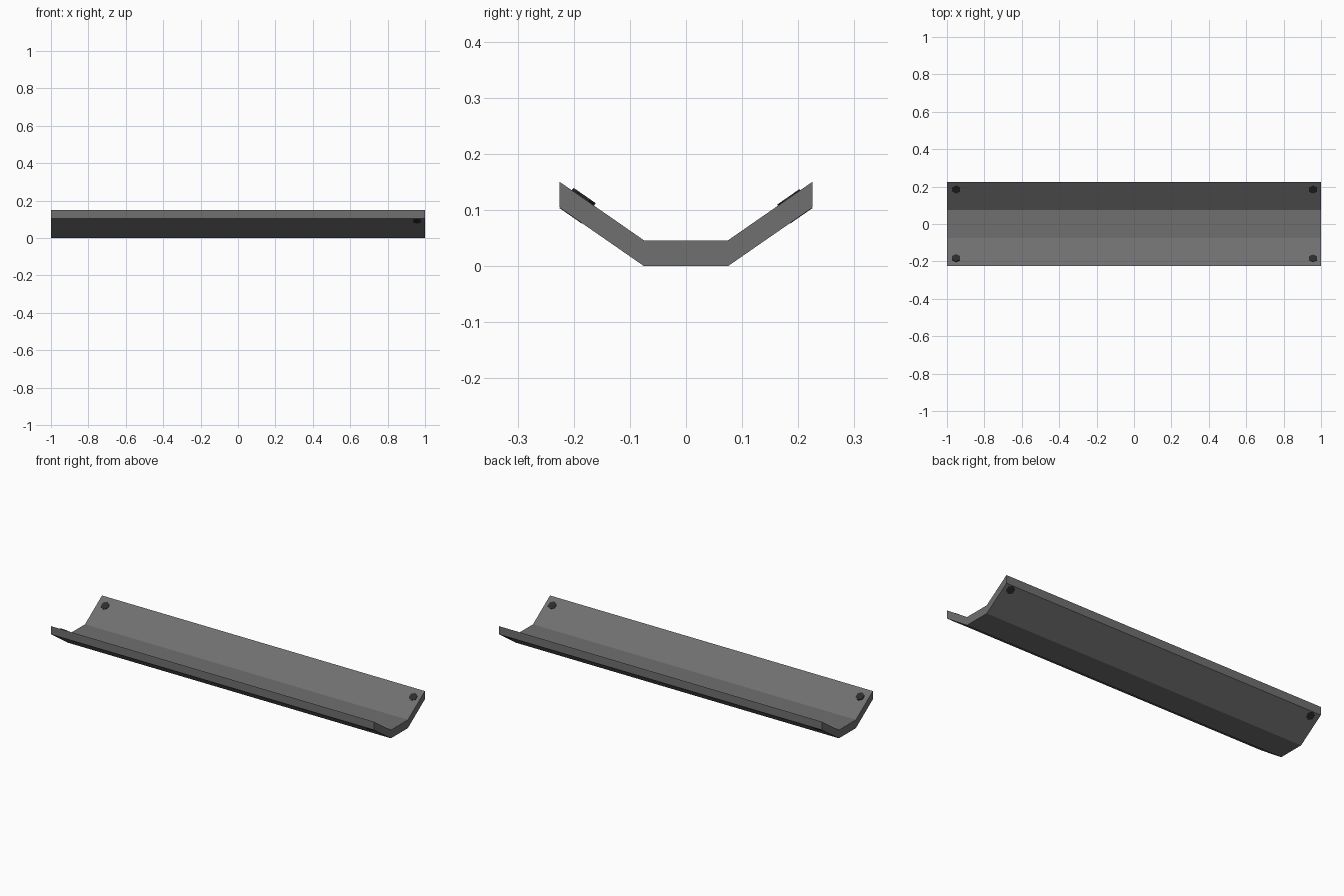
import bpy, bmesh, math
from mathutils import Matrix

if "Cube" in bpy.data.objects:
    bpy.data.objects.remove(bpy.data.objects["Cube"])


def material(name, value):
    m = bpy.data.materials.new(name)
    m.diffuse_color = (value, value, value, 1)
    m.use_nodes = True
    m.node_tree.nodes["Principled BSDF"].inputs["Base Color"].default_value = m.diffuse_color
    return m


def finish(bm, name, mat):
    me = bpy.data.meshes.new(name)
    bm.to_mesh(me)
    bm.free()
    me.materials.append(mat)
    bpy.context.collection.objects.link(bpy.data.objects.new(name, me))


grey = material("trough_grey", 0.16)
dark = material("bolt_dark", 0.025)

# Shallow trough: folded profile extruded along x
profile = [(-0.225, 0.104), (-0.075, 0.0), (0.075, 0.0), (0.225, 0.104),
           (0.225, 0.15), (0.075, 0.046), (-0.075, 0.046), (-0.225, 0.15)]
bm = bmesh.new()
ends = [[bm.verts.new((x, y, z)) for y, z in profile] for x in (-1, 1)]
n = len(profile)
for i in range(n):
    j = (i + 1) % n
    bm.faces.new((ends[0][i], ends[0][j], ends[1][j], ends[1][i]))
# End caps as three quads each
for e in ends:
    for a, b, c, d in ((0, 1, 6, 7), (1, 2, 5, 6), (2, 3, 4, 5)):
        bm.faces.new((e[a], e[b], e[c], e[d]))
bmesh.ops.recalc_face_normals(bm, faces=bm.faces)
finish(bm, "trough", grey)

SLOPE = math.atan2(0.104, 0.15)


def bolt(name, x, side, lift=0.0):
    """Hex bolt running through a sloped flange, square to its face."""
    bm = bmesh.new()
    bmesh.ops.create_cone(bm, cap_ends=True, segments=6, radius1=0.024,
                          radius2=0.024, depth=0.041)
    rot = Matrix.Rotation(side * SLOPE, 4, 'X')
    loc = (x, side * (0.194 - lift * math.sin(SLOPE)),
           0.1065 + lift * math.cos(SLOPE))
    bm.transform(Matrix.Translation(loc) @ rot)
    finish(bm, name, dark)


# Corner bolts; the front left one sits slightly higher
bolt("bolt_back_left", -0.951, 1)
bolt("bolt_back_right", 0.957, 1)
bolt("bolt_front_right", 0.957, -1)
bolt("bolt_front_left", -0.951, -1, 0.003)
